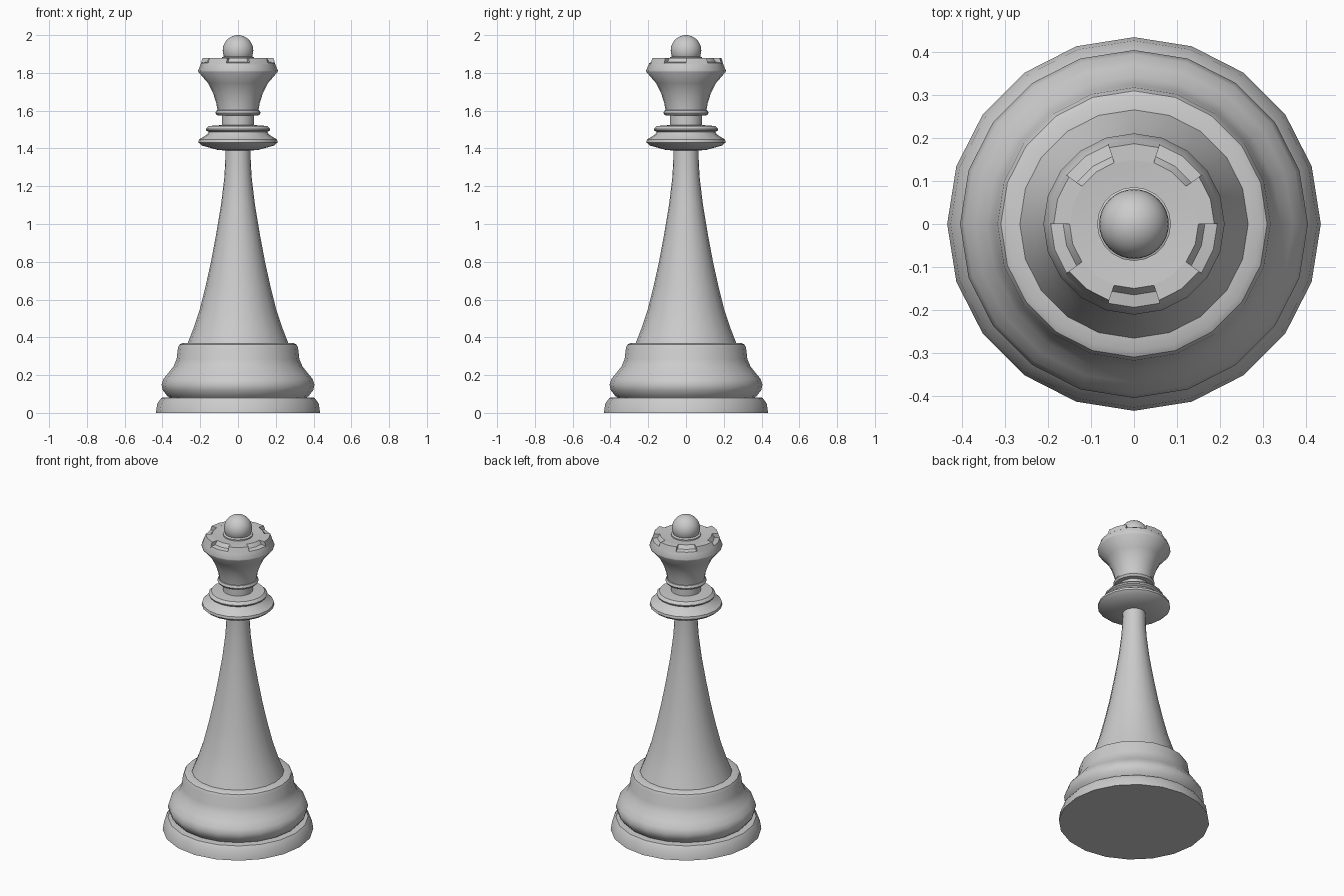
import bpy, bmesh
from math import sin, cos, radians

if "Cube" in bpy.data.objects:
    bpy.data.objects.remove(bpy.data.objects["Cube"])

SIDES = 20


def finish(bm, name, angle=35):
    bmesh.ops.recalc_face_normals(bm, faces=bm.faces)
    me = bpy.data.meshes.new(name)
    bm.to_mesh(me)
    bm.free()
    ob = bpy.data.objects.new(name, me)
    bpy.context.collection.objects.link(ob)
    bpy.ops.object.select_all(action='DESELECT')
    ob.select_set(True)
    bpy.context.view_layer.objects.active = ob
    bpy.ops.object.shade_smooth_by_angle(angle=radians(angle))
    return ob


def ring(bm, r, z):
    return [bm.verts.new((r * cos(radians(18 * i)), r * sin(radians(18 * i)), z))
            for i in range(SIDES)]


def lathe(name, profile, angle=35):
    """Spin an (r, z) profile around z and cap both ends."""
    bm = bmesh.new()
    rings = [ring(bm, r, z) for r, z in profile]
    for a, b in zip(rings, rings[1:]):
        for i in range(SIDES):
            j = (i + 1) % SIDES
            bm.faces.new((a[i], a[j], b[j], b[i]))
    bm.faces.new(rings[0])
    bm.faces.new(rings[-1])
    return finish(bm, name, angle)


# Foot and bulging base
lathe("foot", [(.435, 0), (.427, .05), (.405, .08), (.36, .083)])
lathe("base_bulge", [(.355, .075), (.375, .09), (.398, .12), (.405, .15), (.395, .18),
                     (.37, .21), (.342, .245), (.325, .285), (.318, .345),
                     (.31, .362), (.295, .37), (.24, .371)])

# Tapered shaft
lathe("shaft", [(.268, .365), (.235, .45), (.202, .55), (.172, .67), (.143, .80),
                (.115, .95), (.09, 1.10), (.073, 1.24), (.068, 1.32), (.066, 1.40)])

# Double collar and neck
lathe("collar", [(.06, 1.388), (.11, 1.393), (.19, 1.415), (.21, 1.432), (.207, 1.447),
                 (.165, 1.473), (.155, 1.487), (.168, 1.495), (.17, 1.503),
                 (.155, 1.519), (.085, 1.524)])
lathe("neck", [(.086, 1.52), (.086, 1.58)])
lathe("neck_ring", [(.085, 1.574), (.112, 1.576), (.12, 1.588), (.114, 1.602), (.09, 1.604)])

# Flared crown with slots at floor level
lathe("crown", [(.108, 1.60), (.115, 1.64), (.131, 1.69), (.158, 1.745), (.21, 1.805),
                (.211, 1.813), (.194, 1.853), (.165, 1.858), (.15, 1.88), (.08, 1.874)])

# Five crown teeth filling between the slots
bm = bmesh.new()
section = [(.198, 1.845), (.187, 1.88), (.149, 1.88), (.155, 1.845)]
for k in range(5):
    rows = []
    for s in range(3):
        a = radians(72 * k + 18 * s)
        rows.append([bm.verts.new((r * cos(a), r * sin(a), z)) for r, z in section])
    for p, q in zip(rows, rows[1:]):
        for i in range(4):
            j = (i + 1) % 4
            bm.faces.new((p[i], p[j], q[j], q[i]))
    bm.faces.new(rows[0])
    bm.faces.new(rows[-1])
finish(bm, "crown_teeth")

# Finial seat and ball
lathe("finial_seat", [(.086, 1.87), (.086, 1.882), (.07, 1.89)])
bm = bmesh.new()
bmesh.ops.create_uvsphere(bm, u_segments=32, v_segments=16, radius=.081)
bmesh.ops.translate(bm, verts=bm.verts, vec=(0, 0, 1.919))
finish(bm, "finial_ball")
